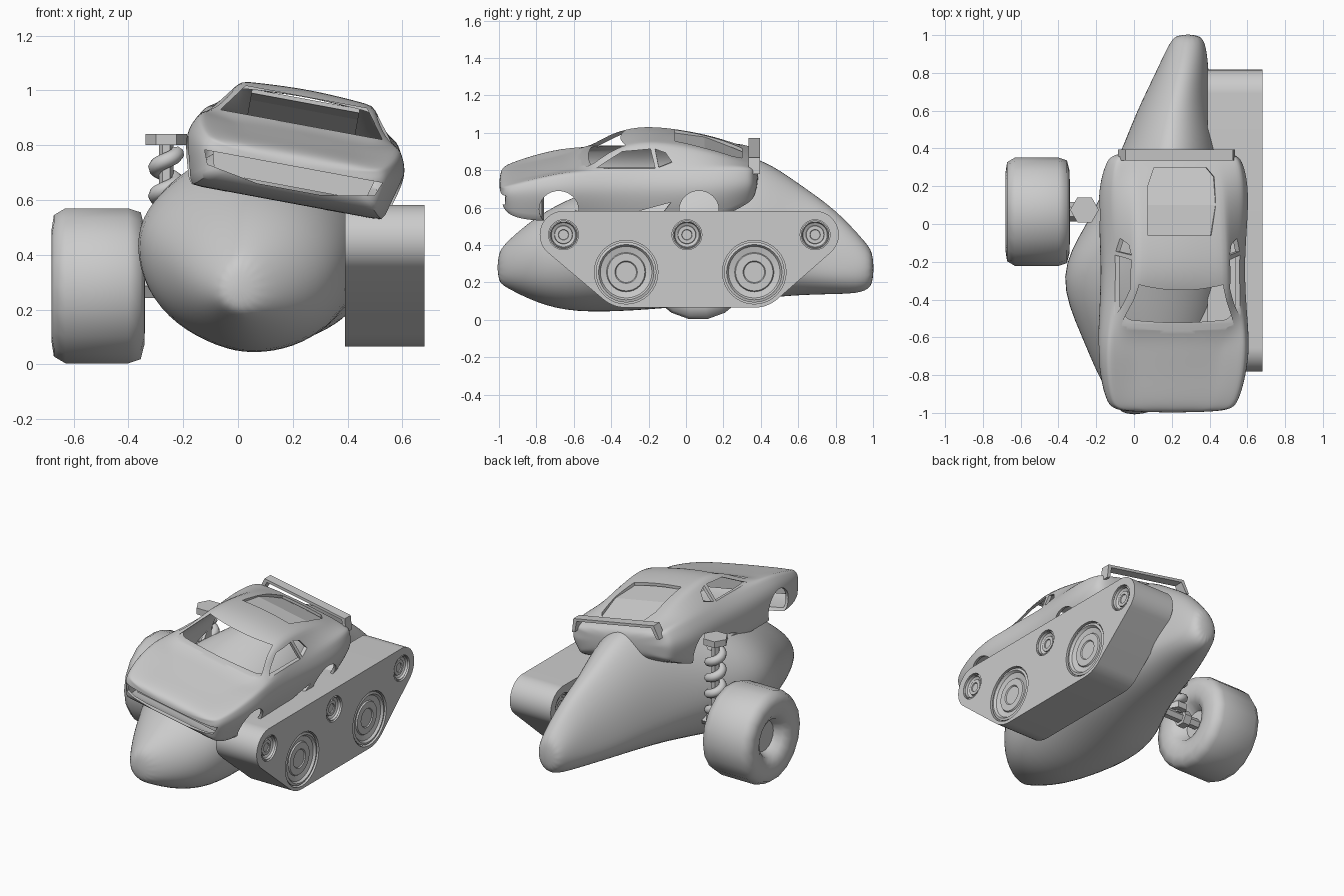
import bpy, bmesh
from math import sin, cos, tau, radians
from mathutils import Vector, Matrix
from mathutils.geometry import convex_hull_2d

if "Cube" in bpy.data.objects:
    bpy.data.objects.remove(bpy.data.objects["Cube"])


def mesh(name, verts, faces):
    me = bpy.data.meshes.new(name)
    me.from_pydata([tuple(v) for v in verts], [], faces)
    bm = bmesh.new()
    bm.from_mesh(me)
    bmesh.ops.recalc_face_normals(bm, faces=bm.faces)
    bm.to_mesh(me)
    bm.free()
    o = bpy.data.objects.new(name, me)
    bpy.context.collection.objects.link(o)
    return o


def loft(name, rings):
    n = len(rings[0])
    verts = [p for r in rings for p in r]
    faces = [(i*n + j, i*n + (j+1) % n, (i+1)*n + (j+1) % n, (i+1)*n + j)
             for i in range(len(rings)-1) for j in range(n)]
    faces += [tuple(range(n)), tuple(range(len(verts)-n, len(verts)))]
    return mesh(name, verts, faces)


def prism(name, pts, axis, lo, hi):
    """Extrude a 2D outline along x (pts are y,z), y (x,z) or z (x,y)."""
    place = {'x': lambda p, t: (t, p[0], p[1]), 'y': lambda p, t: (p[0], t, p[1]),
             'z': lambda p, t: (p[0], p[1], t)}[axis]
    return loft(name, [[place(p, t) for p in pts] for t in (lo, hi)])


def circle(cy, cz, r, n=32):
    return [(cy + r*cos(tau*i/n), cz + r*sin(tau*i/n)) for i in range(n)]


def lathe(name, profile, cy, cz, n=32):
    """Spin (x, radius) points about an x-directed axle."""
    return loft(name, [[(x, y, z) for y, z in circle(cy, cz, max(r, .001), n)] for x, r in profile])


def cut(o, cutter):
    m = o.modifiers.new("cut", 'BOOLEAN')
    m.operation, m.solver, m.object = 'DIFFERENCE', 'EXACT', cutter
    cutter.hide_render = True
    cutter.hide_set(True)
    cutters.append(cutter)


def finish(o, angle=35):
    bpy.ops.object.select_all(action='DESELECT')
    o.select_set(True)
    bpy.context.view_layer.objects.active = o
    bpy.ops.object.convert(target='MESH')
    bpy.ops.object.shade_smooth_by_angle(angle=radians(angle))
    return o


cutters = []

# Smooth boulder-like hull: y, x left, x right, z bottom, z top, z of widest point
hull = [(-1.01, -.06, .06, .20, .36, .28), (-.95, -.11, .17, .165, .43, .28),
        (-.80, -.20, .34, .085, .56, .32), (-.60, -.285, .43, .03, .67, .38),
        (-.27, -.43, .48, .04, .78, .46), (0, -.26, .49, .065, .87, .42),
        (.20, -.16, .49, .09, .90, .38), (.40, -.07, .46, .11, .885, .34),
        (.60, .01, .41, .13, .74, .30), (.80, .11, .40, .135, .60, .27),
        (.95, .18, .385, .14, .43, .27), (1.005, .22, .35, .19, .36, .28)]
rings = []
for y, xl, xr, zb, zt, zw in hull:
    ring = []
    for k in range(16):
        c, s = cos(tau*k/16), sin(tau*k/16)
        if c < 0:                       # left flank comes to a blunt ridge
            c *= abs(c)**.25
        if s < 0:                       # fuller underside
            s *= abs(s)**-.12
        ring.append(((xl+xr)/2 + (xr-xl)/2*c, y, zw + s*(zt-zw if s > 0 else zw-zb)))
    rings.append(ring)
body = loft("hull_body", rings)
body.modifiers.new("smooth", 'SUBSURF').levels = 2
finish(body, 60)

# Car shell: y, then half-section points (bottom, side, shoulder, roof edge, top)
car = [(-1.0, .27, .08, .31, .13, .28, .155, .20, .16, .16),
       (-.95, .33, .01, .36, .145, .33, .18, .20, .185, .19),
       (-.82, .355, -.01, .40, .16, .36, .22, .22, .21, .215),
       (-.68, .36, -.01, .425, .17, .37, .255, .22, .24, .25),
       (-.56, .36, -.01, .42, .17, .365, .265, .28, .265, .275),
       (-.34, .36, -.01, .40, .17, .345, .26, .245, .395, .41),
       (-.15, .36, -.01, .40, .17, .345, .26, .245, .40, .42),
       (.05, .36, -.01, .42, .17, .355, .275, .235, .37, .39),
       (.20, .36, .01, .42, .18, .355, .285, .235, .33, .345),
       (.33, .33, .08, .385, .19, .335, .285, .21, .285, .295),
       (.39, .29, .12, .33, .19, .30, .25, .20, .265, .27)]
rings = []
for y, wb, zb, wm, zm, ws, zs, wr, zr, zt in car:
    half = [(0, zb), (wb, zb), (wm, zm), (ws, zs), (wr, zr), (0, zt)]
    ring = half + [(-x, z) for x, z in half[-2:0:-1]]
    rings.append([(x, y, z) for x, z in ring])
shell = loft("car_shell", rings)
crease = shell.data.attributes.new("crease_edge", 'FLOAT', 'EDGE')
strength = {1: .6, 3: .45, 4: .5, 6: .5, 7: .45, 9: .6}
for e in shell.data.edges:
    a, b = (v % 10 for v in e.vertices)
    if a == b:
        crease.data[e.index].value = strength.get(a, 0)
shell.modifiers.new("smooth", 'SUBSURF').levels = 3
solid = shell.modifiers.new("thickness", 'SOLIDIFY')
solid.thickness, solid.offset = .018, -1

# Windscreen, side windows, rear hatch, mouth, wheel arches, side intakes
cut(shell, prism("windscreen_cutter", [(-.30, .28), (.30, .28), (.225, .382), (-.225, .382)], 'y', -.62, -.29))
cut(shell, prism("door_window_cutter", [(-.48, .275), (-.34, .355), (-.19, .368), (-.165, .275)], 'x', -.6, .6))
cut(shell, prism("quarter_window_cutter", [(-.145, .28), (-.165, .367), (-.11, .35), (-.075, .305)], 'x', -.6, .6))
cut(shell, prism("hatch_cutter", [(-.18, -.06), (.16, -.06), (.19, .1), (.19, .25), (.15, .3), (-.13, .3), (-.17, .2)], 'z', .2, .7))
cut(shell, prism("mouth_cutter", [(-.33, .125), (-.31, .075), (-.12, .04), (.12, .04), (.31, .075), (.33, .125)], 'y', -1.2, -.88))
for y in (-.68, .07):
    cut(shell, prism("arch_cutter", circle(y, .06, .105), 'x', -.6, .6))
cut(shell, prism("intake_cutter", [(-.27, .045), (-.08, .10), (-.12, .045)], 'x', -.6, .6))
finish(shell)

# Mouth backing, sunken rear glass and rear wing
grille = prism("grille_panel", [(-.30, .125), (-.28, .05), (.28, .05), (.30, .125)], 'y', -.895, -.88)
glass = prism("rear_glass", [(-.08, .375), (.10, .352), (.32, .268), (.32, .25), (.10, .335), (-.08, .36)],
              'x', -.2, .2)
outer = [(-.315, .24), (-.29, .325), (.29, .325), (.315, .24)]
inner = [(.295, .24), (.27, .308), (-.27, .308), (-.295, .24)]
wing = prism("rear_wing", outer + inner, 'y', .335, .395)
tilt = Matrix.Translation((.18, 0, .6)) @ Matrix.Rotation(radians(10.5), 4, 'Y')
for o in (shell, grille, glass, wing):
    o.matrix_world = tilt

# Track block: hull around the two idlers and two road wheels
road, idlers = [(-.32, .255), (.365, .255)], [(-.655, .455), (.69, .455)]
pts = [Vector(p) for c in road for p in circle(*c, .19, 64)]
pts += [Vector(p) for c in idlers for p in circle(*c, .127, 64)]
track = prism("track_block", [pts[i] for i in convex_hull_2d(pts)], 'x', .39, .68)
wheels = [(c, 1.0) for c in road] + [(c, .47) for c in idlers + [(.005, .455)]]
for (cy, cz), s in wheels:
    for face, d in ((.68, -1), (.39, 1)):
        cut(track, prism("wheel_well_cutter", circle(cy, cz, .17*s), 'x', face - d*.05, face + d*.035))
        steps = [(.05, 0), (.05, .162), (.008, .162), (.004, .148), (.018, .138),
                 (.026, .105), (.018, .10), (.018, .06), (.024, .055), (.024, 0)]
        finish(lathe("track_wheel", [(face + d*x, r*s) for x, r in steps], cy, cz))
finish(track, 25)

# Fat tyre on the other side
tyre = lathe("tyre", [(-.60, 0), (-.60, .095), (-.65, .12), (-.675, .16), (-.68, .21), (-.672, .262),
                      (-.63, .287), (-.40, .287), (-.355, .272), (-.342, .22), (-.34, .17),
                      (-.36, .12), (-.42, .085), (-.42, 0)], .065, .287, 18)
finish(tyre, 60)

# Hexagonal axle and hub nut
for name, r, lo, hi in (("axle", .032, -.595, -.10), ("axle_nut", .052, -.345, -.295)):
    prism(name, circle(.065, .287, r, 6), 'x', lo, hi)

# Suspension: hexagonal caps, rod and coil spring
sx, sy = -.262, .075
for name, r, lo, hi in (("spring_top_cap", .076, .80, .84), ("spring_bottom_cap", .06, .31, .35),
                        ("damper_rod", .026, .30, .82)):
    prism(name, circle(sx, sy, r, 6), 'z', lo, hi)
cu = bpy.data.curves.new("coil_spring", 'CURVE')
cu.dimensions, cu.bevel_depth, cu.bevel_resolution, cu.use_fill_caps = '3D', .028, 2, True
sp = cu.splines.new('POLY')
N = 96
sp.points.add(N)
for i, p in enumerate(sp.points):
    a = tau*4*i/N
    p.co = (sx + .038*cos(a), sy + .038*sin(a), .36 + .41*i/N, 1)
coil = bpy.data.objects.new("coil_spring", cu)
bpy.context.collection.objects.link(coil)
finish(coil, 60)

for c in cutters:
    bpy.data.objects.remove(c)
